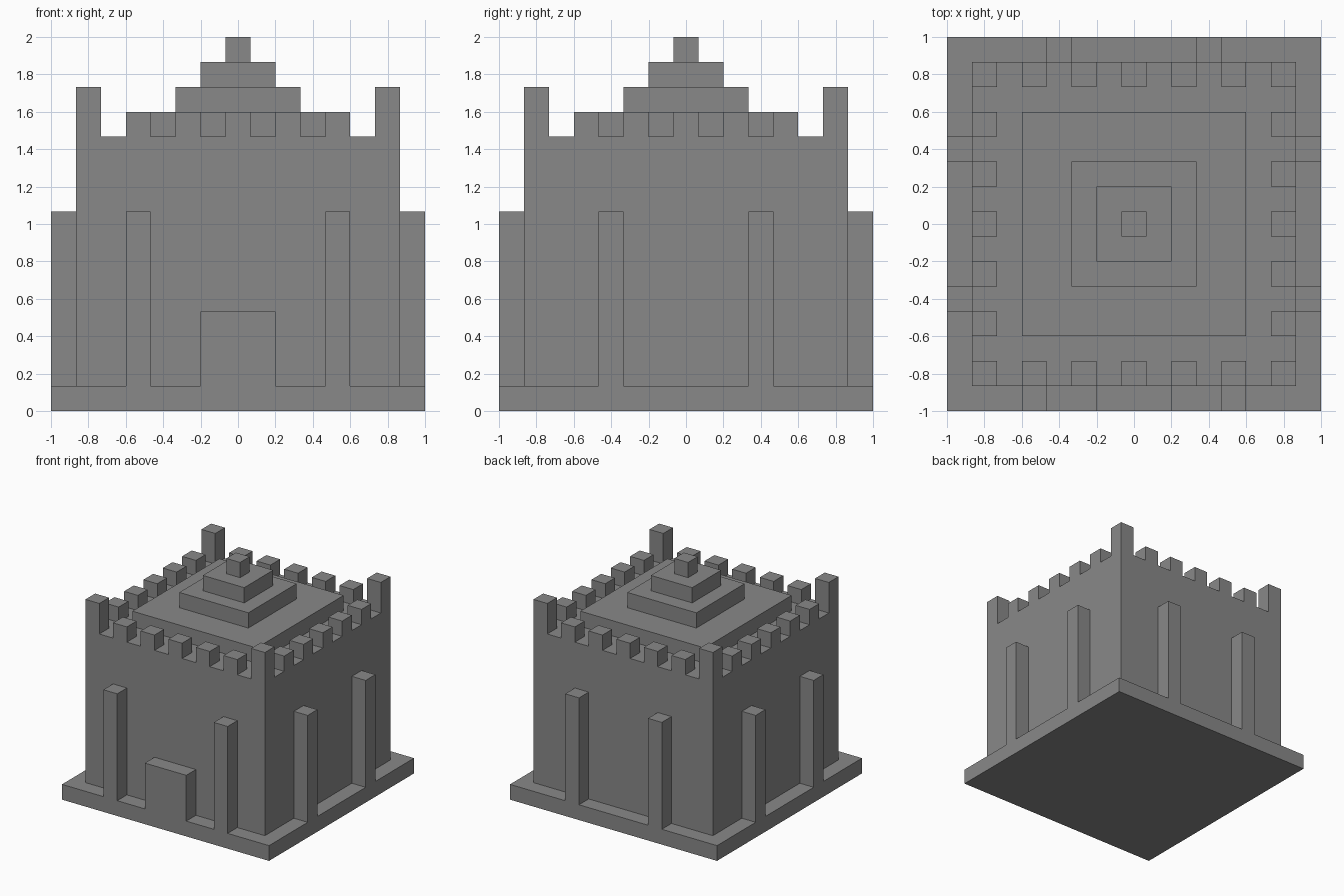
import bpy
import bmesh
from mathutils import Matrix, Vector

U = 2 / 15  # one building block; the footprint is 15 blocks wide

cube = bpy.data.objects.get("Cube")
if cube:
    bpy.data.objects.remove(cube, do_unlink=True)

stone = bpy.data.materials.new("grey stone")
stone.use_nodes = True
grey = (0.25, 0.25, 0.25, 1)
stone.diffuse_color = grey
stone.node_tree.nodes["Principled BSDF"].inputs["Base Color"].default_value = grey


def blocks(name, boxes):
    """One object from boxes (x, y, width, depth, bottom, top), in block units."""
    bm = bmesh.new()
    for x, y, w, d, low, high in boxes:
        place = Matrix.Translation(Vector((x, y, (low + high) / 2)) * U)
        size = Matrix.Diagonal((w * U, d * U, (high - low) * U, 1))
        bmesh.ops.create_cube(bm, size=1, matrix=place @ size)
    mesh = bpy.data.meshes.new(name)
    bm.to_mesh(mesh)
    bm.free()
    mesh.materials.append(stone)
    obj = bpy.data.objects.new(name, mesh)
    bpy.context.collection.objects.link(obj)
    return obj


# Plinth and main keep
blocks("plinth", [(0, 0, 15, 15, 0, 1)])
blocks("keep", [(0, 0, 13, 13, 1, 11)])

# Stepped roof
for level, (name, width) in enumerate([("roof_base", 9), ("roof_middle", 5),
                                       ("roof_upper", 3), ("roof_finial", 1)]):
    blocks(name, [(0, 0, width, width, 11 + level, 12 + level)])

# Battlements along each wall, with taller corner posts
for side, s in (("front", -1), ("back", 1)):
    blocks(side + "_merlons", [(x, 6 * s, 1, 1, 11, 12) for x in range(-4, 5, 2)])
for side, s in (("right", -1), ("left", 1)):
    blocks(side + "_merlons", [(6 * s, y, 1, 1, 11, 12) for y in range(-4, 5, 2)])
blocks("corner_posts", [(x, y, 1, 1, 11, 13) for x in (-6, 6) for y in (-6, 6)])

# Buttresses, spread wider at the front to flank the doorway
blocks("front_buttresses", [(x, -7, 1, 1, 1, 8) for x in (-4, 4)])
blocks("back_buttresses", [(x, 7, 1, 1, 1, 8) for x in (-3, 3)])
blocks("right_buttresses", [(-7, y, 1, 1, 1, 8) for y in (-3, 3)])
blocks("left_buttresses", [(7, y, 1, 1, 1, 8) for y in (-3, 3)])

# Doorway block
blocks("doorway", [(0, -7, 3, 1, 1, 4)])
